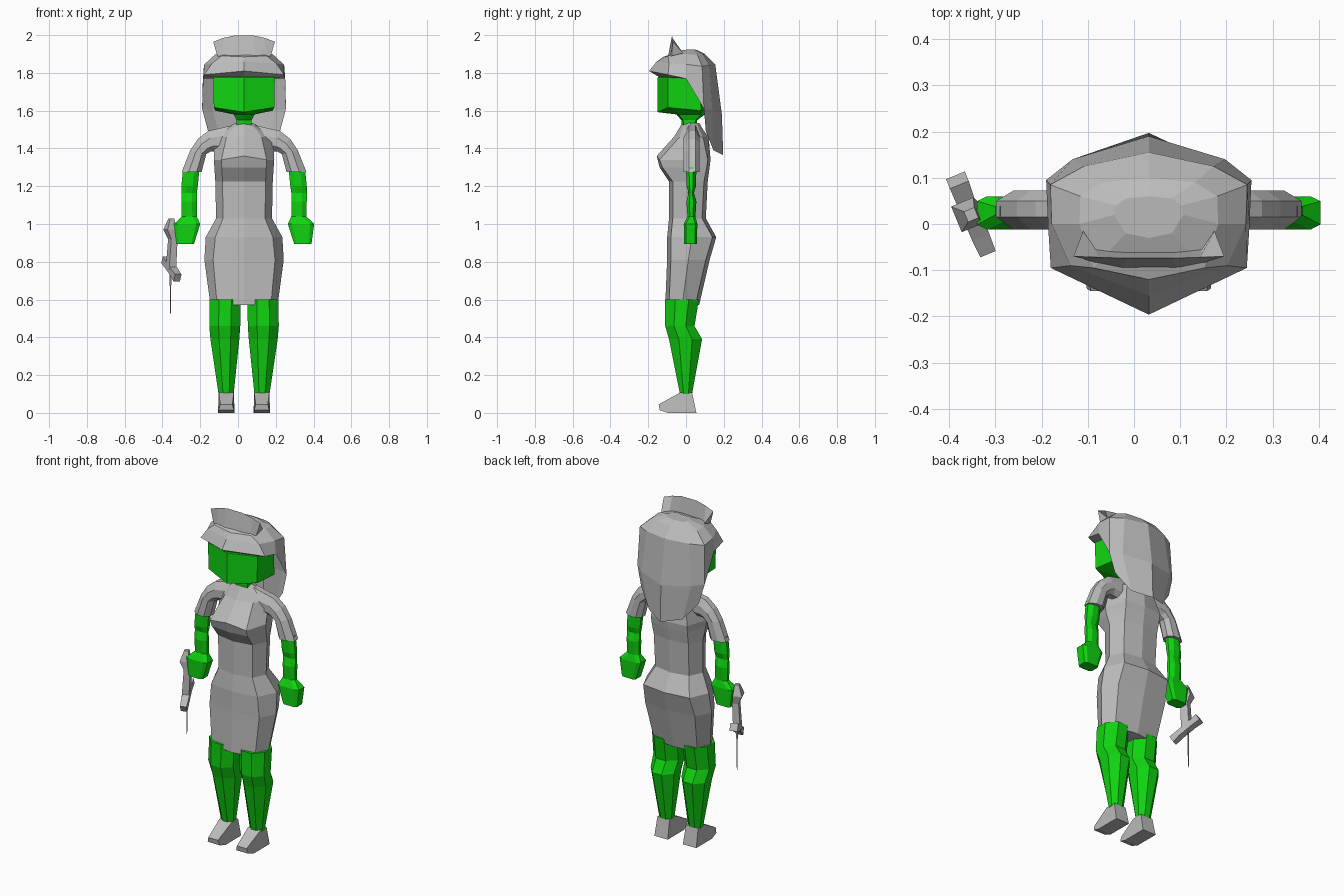
import bpy, bmesh, math
from mathutils import Vector

CX = 0.032  # body centre line


def material(name, rgb):
    m = bpy.data.materials.new(name)
    m.diffuse_color = (*rgb, 1)
    return m


GREY = material("light grey", (0.5, 0.5, 0.5))
GREEN = material("bright green", (0.005, 0.66, 0.005))


def add_loft(bm, rings, closed=True, caps=True):
    vs = [[bm.verts.new(p) for p in r] for r in rings]
    n = len(vs[0])
    for a, b in zip(vs, vs[1:]):
        for i in range(n if closed else n - 1):
            j = (i + 1) % n
            bm.faces.new((a[i], a[j], b[j], b[i]))
    if closed and caps:
        bm.faces.new(vs[0][::-1])
        bm.faces.new(vs[-1])


def finish(name, bm, mat, x=CX, fix=True):
    bmesh.ops.remove_doubles(bm, verts=bm.verts, dist=0.0005)
    if fix:
        bmesh.ops.recalc_face_normals(bm, faces=bm.faces)
    me = bpy.data.meshes.new(name)
    bm.to_mesh(me)
    bm.free()
    me.materials.append(mat)
    ob = bpy.data.objects.new(name, me)
    ob.location.x = x
    bpy.context.collection.objects.link(ob)
    return ob


def loft(name, rings, mat, x=CX):
    bm = bmesh.new()
    add_loft(bm, rings)
    return finish(name, bm, mat, x)


def sym(half):
    """Full ring from a half ring running front centre to back centre."""
    return half + [(-x, y, z) for x, y, z in half[-2:0:-1]]


def oct_ring(z, w, y0, y1, k=0.75, d=0.02, lift=0.0):
    ym = (y0 + y1) / 2
    return sym([(0, y0, z + lift), (k * w, y0 + d, z), (w, ym, z),
                (k * w, y1 - d, z), (0, y1, z)])


def side_ring(x0, x1, y0, y1, z, c=0.3):
    """Eight-sided limb section with clipped corners."""
    dx, dy = (x1 - x0) * c, (y1 - y0) * c
    return [(x0 + dx, y0, z), (x1 - dx, y0, z), (x1, y0 + dy, z), (x1, y1 - dy, z),
            (x1 - dx, y1, z), (x0 + dx, y1, z), (x0, y1 - dy, z), (x0, y0 + dy, z)]


# dress: hem, hips, waist, bust, shoulders, collar
loft("dress", [
    oct_ring(0.572, 0.178, -0.11, 0.07, 0.8),
    oct_ring(0.81, 0.21, -0.10, 0.125, 0.78),
    oct_ring(0.93, 0.203, -0.10, 0.16, 0.75),
    oct_ring(1.03, 0.148, -0.09, 0.105),
    oct_ring(1.225, 0.152, -0.09, 0.115),
    oct_ring(1.30, 0.157, -0.14, 0.125, 0.75, 0.015),
    oct_ring(1.34, 0.16, -0.155, 0.13, 0.75, 0.015, 0.02),
    oct_ring(1.46, 0.155, -0.065, 0.12, 0.6, 0.03),
    oct_ring(1.50, 0.11, -0.04, 0.09, 0.6),
    oct_ring(1.535, 0.045, -0.02, 0.07, 0.6, 0.01)], GREY)


# head tapering into the neck
def head_ring(z, w, yf, yc, yb, yk, zc=None, zb=None):
    zc, zb = zc or z, zb or z
    return sym([(0, yf, z), (w, yc, zc), (w * 0.95, yb, zb), (0, yk, zb)])


loft("head", [
    head_ring(1.50, 0.04, -0.02, -0.01, 0.04, 0.05),
    head_ring(1.55, 0.04, -0.025, -0.015, 0.05, 0.06),
    head_ring(1.58, 0.055, -0.05, -0.04, 0.08, 0.10),
    head_ring(1.592, 0.160, -0.15, -0.095, 0.08, 0.11, 1.617, 1.60),
    head_ring(1.775, 0.163, -0.15, -0.095, 0.07, 0.11),
    head_ring(1.81, 0.13, -0.11, -0.08, 0.06, 0.09)], GREEN)

# hair: crown with peaked fringe, long curtain at the back
edge = sym([(0, -0.196, 1.81), (0.212, -0.095, 1.79), (0.218, 0.0, 1.77),
            (0.222, 0.095, 1.61), (0.165, 0.14, 1.60), (0, 0.19, 1.58)])
brow = sym([(0, -0.155, 1.86), (0.17, -0.09, 1.85), (0.21, 0.0, 1.845),
            (0.213, 0.085, 1.835), (0.14, 0.125, 1.84), (0, 0.155, 1.845)])
crown = sym([(0, -0.12, 1.885), (0.12, -0.095, 1.89), (0.15, 0.0, 1.90),
             (0.148, 0.06, 1.895), (0.10, 0.09, 1.90), (0, 0.10, 1.90)])
top = sym([(0, -0.03, 1.915), (0.05, -0.02, 1.92), (0.075, 0.02, 1.925),
           (0.07, 0.04, 1.925), (0.05, 0.055, 1.92), (0, 0.06, 1.92)])
tips = [(0.19, 0.105, 1.49), (0.11, 0.145, 1.39), (0, 0.197, 1.365),
        (-0.11, 0.145, 1.39), (-0.19, 0.105, 1.49)]
inner = [(-0.16, 0, 1.77), (-0.155, -0.09, 1.775), (0, -0.145, 1.78),
         (0.155, -0.09, 1.775), (0.16, 0, 1.77)]
bm = bmesh.new()
add_loft(bm, [edge, brow, crown, top], caps=False)
bm.faces.new([bm.verts.new(p) for p in top])
add_loft(bm, [tips, edge[3:8]], closed=False)
add_loft(bm, [inner, edge[8:] + edge[:3]], closed=False)
finish("hair", bm, GREY, fix=False)

# folded cap: triangular section swept across the head
cap = [(0.163, -0.070, 1.965, 0.142, -0.075, -0.015, 1.89),
       (0.11, -0.072, 1.985, 0.115, -0.085, -0.055, 1.882),
       (0.05, -0.074, 1.998, 0.06, -0.096, -0.06, 1.88)]
cap = [(-a, b, c, -d, *r) for a, b, c, d, *r in cap] + cap[::-1]
loft("cap", [[(xb, yf, zb), (xt, yt, zt), (xb, yb, zb + 0.015)]
             for xt, yt, zt, xb, yf, yb, zb in cap], GREY)

# limbs, both sides
for s, side in ((1, "left"), (-1, "right")):
    def limb(name, rings, mat):
        loft(side + "_" + name, [[(s * x, y, z) for x, y, z in r] for r in rings], mat)

    # sleeve: sections between an outer (upper) and inner (lower) line
    sections = [(0.05, 1.525, 0.10, 1.38), (0.19, 1.493, 0.155, 1.385),
                (0.245, 1.45, 0.175, 1.385), (0.285, 1.39, 0.20, 1.37),
                (0.33, 1.275, 0.225, 1.275)]
    rings = []
    for xo, zo, xi, zi in sections:
        r = []
        for t, y in ((0, 0.05), (0, 0.015), (0.35, -0.012), (0.75, -0.012),
                     (1, 0.015), (1, 0.05), (0.75, 0.072), (0.35, 0.072)):
            r.append((xo + (xi - xo) * t, y, zo + (zi - zo) * t))
        rings.append(r)
    limb("sleeve", rings, GREY)
    # arm and mitten hand
    limb("arm", [
        side_ring(0.235, 0.322, 0.0, 0.055, 1.30),
        side_ring(0.245, 0.332, 0.003, 0.053, 1.20),
        side_ring(0.25, 0.332, 0.014, 0.042, 1.165),
        side_ring(0.25, 0.332, 0.002, 0.055, 1.12),
        side_ring(0.25, 0.33, 0.008, 0.05, 1.04),
        side_ring(0.232, 0.371, -0.012, 0.06, 1.0, 0.15),
        side_ring(0.265, 0.357, -0.01, 0.058, 0.895, 0.15)], GREEN)
    # leg
    limb("leg", [
        side_ring(0.055, 0.135, -0.032, 0.032, 0.10),
        side_ring(0.025, 0.178, -0.09, 0.085, 0.39),
        side_ring(0.02, 0.184, -0.11, 0.045, 0.46),
        side_ring(0.018, 0.182, -0.11, 0.068, 0.60)], GREEN)
    # shoe: side profile, a little narrower along the top
    prof = [(0.055, 0, 0), (-0.095, 0, 0), (-0.14, 0.015, 0.004), (-0.145, 0.045, 0.012),
            (-0.03, 0.108, 0.004), (0.032, 0.108, 0.004)]
    limb("shoe", [[(0.05 + i, y, z) for y, z, i in prof],
                  [(0.138 - i, y, z) for y, z, i in prof]], GREY)


# syringe held beside the right hand
def beam(name, pts, sizes):
    """Square bar through points, sections spread along bar_side and its normal."""
    rings = []
    d = (Vector(pts[-1]) - Vector(pts[0])).normalized()
    u = d.cross(Vector((0.92, 0.38, 0))).normalized()
    v = d.cross(u)
    for p, (a, b) in zip(pts, sizes):
        rings.append([Vector(p) + u * i * a + v * j * b
                      for i, j in ((-1, -1), (1, -1), (1, 1), (-1, 1))])
    loft(name, rings, GREY, 0)


beam("syringe_handle",
     [(-0.352, 0.02, 1.03), (-0.36, 0.02, 0.97), (-0.345, 0.02, 0.92), (-0.355, 0.02, 0.76)],
     [(0.012, 0.012), (0.03, 0.026), (0.022, 0.018), (0.024, 0.02)])
beam("syringe_barrel",
     [(-0.382, 0.095, 0.81), (-0.365, 0.05, 0.785), (-0.335, -0.02, 0.74), (-0.32, -0.055, 0.715)],
     [(0.022, 0.022), (0.018, 0.02), (0.018, 0.02), (0.022, 0.018)])
beam("syringe_needle", [(-0.357, 0.03, 0.77), (-0.358, 0.03, 0.525)],
     [(0.004, 0.004), (0.0015, 0.0015)])
